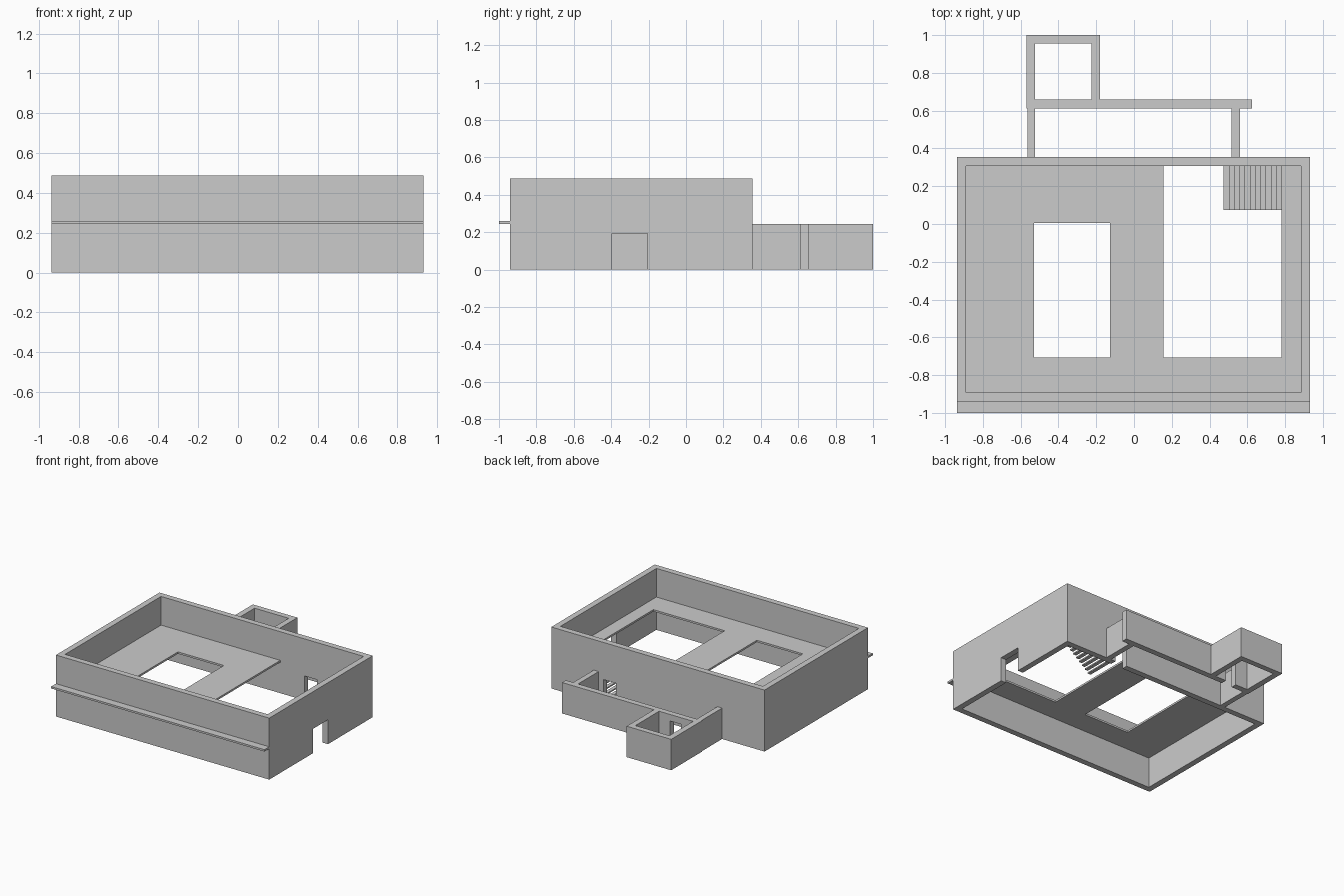
import bpy, bmesh

if "Cube" in bpy.data.objects:
    bpy.data.objects.remove(bpy.data.objects["Cube"])


def solid(name, adds, cuts=()):
    """Clean shell of a union of boxes minus cut boxes; box = (x0, x1, y0, y1, z0, z1)."""
    boxes = list(adds) + list(cuts)
    grid = [sorted({b[k] for b in boxes for k in (2 * a, 2 * a + 1)}) for a in range(3)]

    def filled(c):
        if any(c[a] < 0 or c[a] >= len(grid[a]) - 1 for a in range(3)):
            return False
        mid = [(grid[a][c[a]] + grid[a][c[a] + 1]) / 2 for a in range(3)]
        hit = lambda b: all(b[2 * a] < mid[a] < b[2 * a + 1] for a in range(3))
        return any(map(hit, adds)) and not any(map(hit, cuts))

    bm = bmesh.new()
    verts = {}

    def vert(idx):
        if idx not in verts:
            verts[idx] = bm.verts.new([grid[a][idx[a]] for a in range(3)])
        return verts[idx]

    nx, ny, nz = (len(g) - 1 for g in grid)
    for c in ((i, j, k) for i in range(nx) for j in range(ny) for k in range(nz)):
        if not filled(c):
            continue
        for a in range(3):
            for side in (0, 1):
                n = list(c)
                n[a] += 2 * side - 1
                if filled(n):
                    continue
                quad = []
                for u, v in ((0, 0), (1, 0), (1, 1), (0, 1)):
                    p = list(c)
                    p[a] += side
                    p[(a + 1) % 3] += u
                    p[(a + 2) % 3] += v
                    quad.append(vert(tuple(p)))
                bm.faces.new(quad if side else quad[::-1])
    me = bpy.data.meshes.new(name)
    bm.to_mesh(me)
    bm.free()
    ob = bpy.data.objects.new(name, me)
    bpy.context.collection.objects.link(ob)
    return ob


X0, X1, Y0, Y1, T = -0.937, 0.932, -0.94, 0.355, 0.047
FLOOR, ROOF, DOOR = 0.245, 0.487, 0.193
outer = (X0, X1, Y0, Y1)
inner = (X0 + T, X1 - T, Y0 + T, Y1 - T)

# Ground floor walls with a side door and a back door
solid("lower_walls", [(*outer, 0, FLOOR)],
      [(*inner, 0, FLOOR),
       (X1 - T, X1, -0.395, -0.205, 0, DOOR),
       (0.367, 0.475, Y1 - T, Y1, 0, DOOR)])

# Upper floor slab with two openings and a front ledge
solid("floor_slab", [(X0, X1, -1.0, Y1 - T, FLOOR, 0.26)],
      [(-0.53, -0.127, -0.706, 0.005, FLOOR, 0.26),
       (0.155, 0.78, -0.706, Y1 - T, FLOOR, 0.26)])

# Upper floor walls
solid("upper_walls", [(*outer, FLOOR, ROOF)], [(*inner, FLOOR, ROOF)])

# Rear corridor walls and small rear room with a doorway
solid("rear_annex",
      [(-0.565, -0.523, Y1, 0.612, 0, FLOOR),
       (0.517, 0.56, Y1, 0.612, 0, FLOOR),
       (-0.57, 0.625, 0.612, 0.658, 0, FLOOR),
       (-0.57, -0.18, 0.612, 1.0, 0, FLOOR)],
      [(-0.523, -0.225, 0.658, 0.955, 0, FLOOR),
       (-0.415, -0.322, 0.612, 0.658, 0, DOOR)])

# Open staircase climbing towards the right
STEPS = 11
run = (0.78 - 0.475) / STEPS
for i in range(STEPS):
    z = 0.022 * (i + 1)
    x = 0.475 + run * i
    solid(f"stair_tread_{i + 1}", [(x, x + run, 0.075, Y1 - T, z - 0.01, z)])
